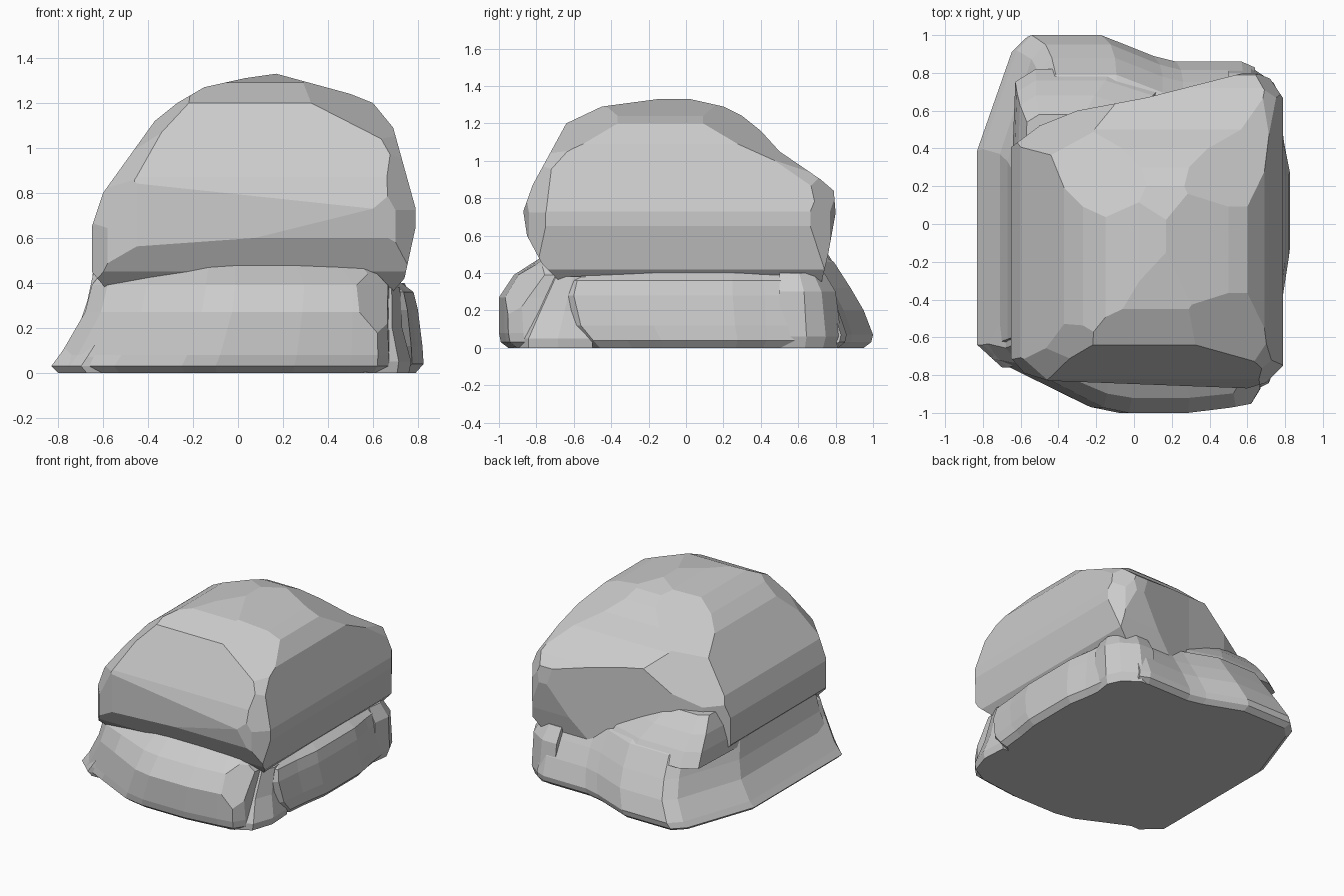
import bpy, bmesh
from mathutils import Vector

if "Cube" in bpy.data.objects:
    bpy.data.objects.remove(bpy.data.objects["Cube"])


def finish(name, bm):
    bmesh.ops.recalc_face_normals(bm, faces=bm.faces)
    me = bpy.data.meshes.new(name)
    bm.to_mesh(me)
    bm.free()
    ob = bpy.data.objects.new(name, me)
    bpy.context.collection.objects.link(ob)
    return ob


def prism(name, pts, axis):
    """Extrude a closed profile right through the model along one axis."""
    bm = bmesh.new()
    rings = []
    for d in (-1.5, 1.5):
        ring = []
        for a, b in pts:
            co = [a, b]
            co.insert(axis, d)
            ring.append(bm.verts.new(co))
        bm.faces.new(ring)
        rings.append(ring)
    n = len(pts)
    for i in range(n):
        j = (i + 1) % n
        bm.faces.new((rings[0][i], rings[0][j], rings[1][j], rings[1][i]))
    return finish(name, bm)


def slab(name, outline, levels):
    """Loft an outline upwards; each level is z, x min, x max, y min, y max."""
    bm = bmesh.new()
    xs, ys = [p[0] for p in outline], [p[1] for p in outline]
    ax, bx, ay, by = min(xs), max(xs), min(ys), max(ys)
    rings = []
    for z, x0, x1, y0, y1 in levels:
        rings.append([bm.verts.new((x0 + (x - ax) / (bx - ax) * (x1 - x0),
                                    y0 + (y - ay) / (by - ay) * (y1 - y0), z))
                      for x, y in outline])
    n = len(outline)
    for lo, hi in zip(rings, rings[1:]):
        for i in range(n):
            j = (i + 1) % n
            bm.faces.new((lo[i], lo[j], hi[j], hi[i]))
    bm.faces.new(rings[0])
    bm.faces.new(rings[-1])
    return finish(name, bm)


def chip(ob, direction, depth):
    """Slice a flat chip off the corner that points in a direction."""
    bm = bmesh.new()
    bm.from_mesh(ob.data)
    d = Vector(direction).normalized()
    top = max(v.co.dot(d) for v in bm.verts)
    geom = bm.verts[:] + bm.edges[:] + bm.faces[:]
    cut = bmesh.ops.bisect_plane(bm, geom=geom, plane_co=d * (top - depth),
                                 plane_no=d, clear_outer=True)
    edges = [e for e in cut["geom_cut"] if isinstance(e, bmesh.types.BMEdge)]
    bmesh.ops.holes_fill(bm, edges=edges)
    bmesh.ops.recalc_face_normals(bm, faces=bm.faces)
    bm.to_mesh(ob.data)
    bm.free()


# Upper boulder: front, side and top profiles intersected
boulder = prism("upper_boulder", [
    (-.55, .33), (.66, .33), (.74, .42), (.79, .65), (.79, .73), (.69, 1.09),
    (.6, 1.2), (.5, 1.24), (.17, 1.33), (.03, 1.31), (-.15, 1.27), (-.27, 1.2),
    (-.37, 1.12), (-.6, .8), (-.65, .65), (-.65, .45)], 1)
side = prism("side_cutter", [
    (-.65, .33), (.72, .33), (.76, .5), (.8, .72), (.79, .84), (.72, .9),
    (.5, 1.05), (.4, 1.16), (.3, 1.24), (.2, 1.29), (0, 1.335), (-.15, 1.33),
    (-.45, 1.29), (-.64, 1.2), (-.82, .87), (-.87, .73), (-.85, .6), (-.77, .45)], 0)
top = prism("top_cutter", [
    (-.66, -.7), (-.58, -.79), (-.45, -.83), (.6, -.87), (.7, -.84), (.8, -.74),
    (.8, .65), (.72, .77), (.62, .81), (.07, .67), (-.3, .6), (-.5, .52), (-.66, .4)], 2)
bpy.context.view_layer.objects.active = boulder
for cutter in (side, top):
    m = boulder.modifiers.new("profile", "BOOLEAN")
    m.operation, m.solver, m.object = "INTERSECT", "EXACT", cutter
    bpy.ops.object.modifier_apply(modifier=m.name)
    bpy.data.objects.remove(cutter)
for sx in (-1, 1):
    chip(boulder, (sx, -1, .4), .05)
    chip(boulder, (sx, -.8, 1), .05)
    chip(boulder, (sx, -.5, 1.2), .03)
# Rounder crown and a sloping back left shoulder
chip(boulder, (-1, 1, 2.5), .09)
chip(boulder, (1, -1, 2.5), .07)
chip(boulder, (1, 1, 2.5), .09)
chip(boulder, (1, .5, 1), .03)
chip(boulder, (1, 1, .5), .04)
chip(boulder, (-1, 1.5, 1), .1)

# Front slab, bulging below the boulder
front = slab("front_slab", [
    (-.83, -.63), (-.75, -.72), (-.55, -.82), (-.25, -.97), (-.1, -1), (.25, -1),
    (.5, -.97), (.62, -.95), (.67, -.87), (.69, -.5), (.4, -.3), (-.8, -.3)],
    [(0, -.8, .67, -.95, -.3), (.03, -.83, .69, -.99, -.3), (.08, -.79, .69, -1, -.3),
     (.27, -.68, .68, -1, -.35), (.39, -.65, .68, -.92, -.4), (.48, -.58, .6, -.78, -.4)])
chip(front, (1, -1, .7), .05)

# Right slab
slab("right_slab", [
    (.5, -.66), (.7, -.67), (.77, -.6), (.79, -.4), (.82, -.2), (.82, .25),
    (.79, .42), (.77, .6), (.7, .64), (.5, .64)],
    [(0, .5, .79, -.52, .6), (.04, .5, .825, -.56, .63), (.12, .5, .82, -.63, .64),
     (.28, .5, .8, -.67, .64), (.36, .5, .78, -.65, .63), (.42, .5, .7, -.58, .6)])

# Small upright stones wedged at the right corners
slab("front_corner_stone", [
    (.58, -.92), (.72, -.86), (.77, -.74), (.76, -.6), (.58, -.6)],
    [(0, .56, .76, -.92, -.5), (.05, .56, .77, -.92, -.5),
     (.2, .56, .73, -.84, -.5), (.38, .58, .72, -.74, -.5)])
slab("back_corner_stone", [
    (.5, .5), (.77, .5), (.79, .64), (.74, .74), (.62, .82), (.5, .82)],
    [(0, .5, .77, .5, .81), (.06, .5, .79, .5, .83),
     (.3, .5, .79, .5, .8), (.4, .5, .74, .5, .74)])

# Sloping left and back mound
slab("back_mound", [
    (-.83, -.63), (-.7, -.75), (.6, -.7), (.62, .83), (.55, .86), (.2, .86),
    (.08, .89), (-.2, 1), (-.57, 1), (-.65, .92), (-.83, .4)],
    [(0, -.8, .62, -.75, .95), (.03, -.83, .64, -.76, .99), (.07, -.8, .64, -.76, 1),
     (.2, -.71, .64, -.74, .95), (.32, -.67, .64, -.72, .88),
     (.46, -.64, .62, -.7, .79), (.51, -.58, .55, -.65, .7)])

# Crest where the mound climbs into the boulder at the back left
slab("mound_crest", [
    (-.64, .2), (.1, .2), (.1, .68), (-.15, .76), (-.52, .76), (-.62, .7)],
    [(.4, -.65, .15, .2, .82), (.5, -.64, .1, .2, .76),
     (.6, -.62, .0, .2, .68), (.7, -.58, -.1, .2, .58)])
